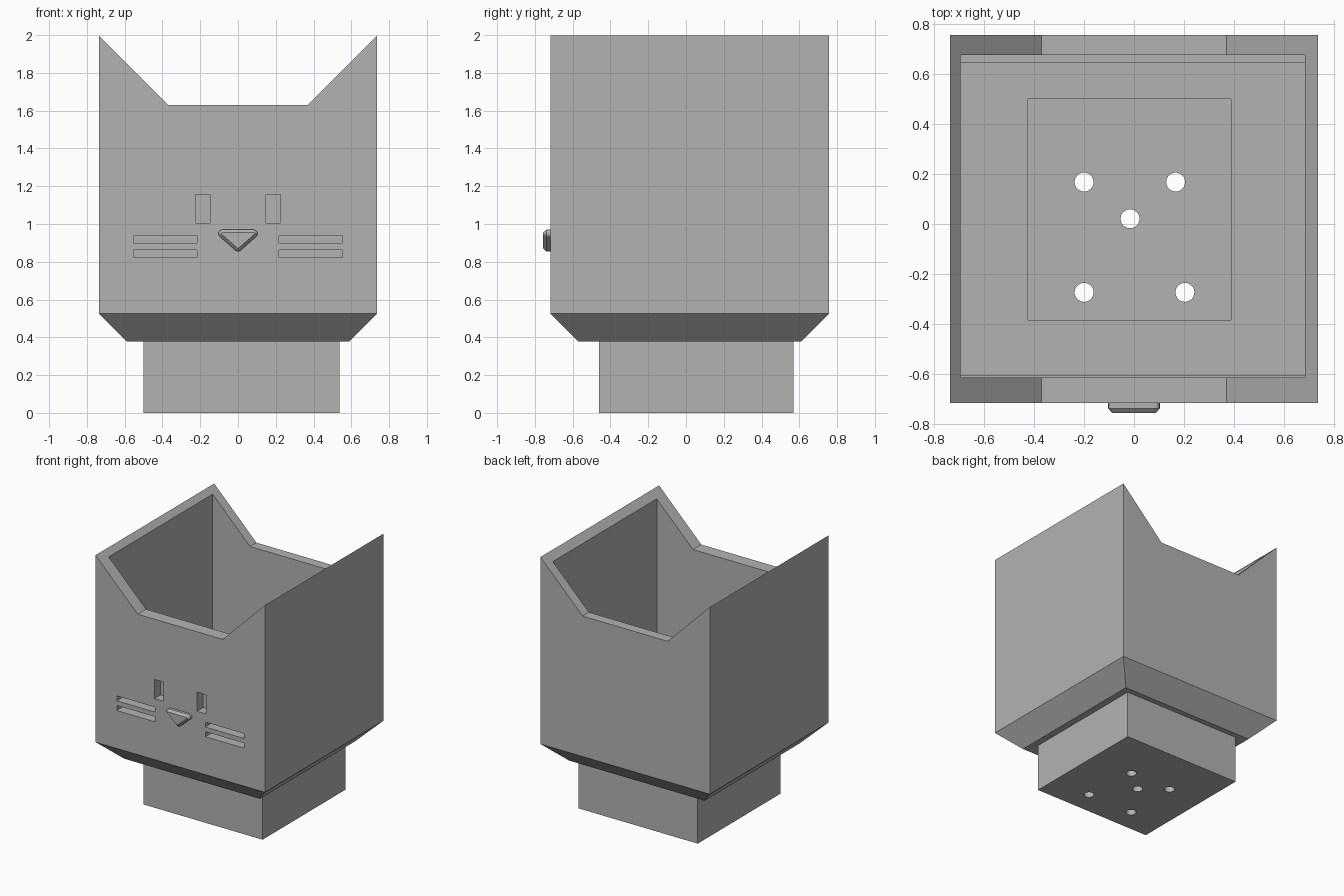
import bpy
import bmesh
import math
from mathutils import Matrix

cube = bpy.data.objects.get("Cube")
if cube:
    bpy.data.objects.remove(cube, do_unlink=True)

grey = bpy.data.materials.new("plain grey")
grey.use_nodes = True
grey.diffuse_color = (0.45, 0.45, 0.45, 1)
grey.node_tree.nodes["Principled BSDF"].inputs["Base Color"].default_value = (0.45, 0.45, 0.45, 1)


def finish(name, bm):
    bmesh.ops.recalc_face_normals(bm, faces=bm.faces)
    mesh = bpy.data.meshes.new(name)
    bm.to_mesh(mesh)
    bm.free()
    mesh.materials.append(grey)
    ob = bpy.data.objects.new(name, mesh)
    bpy.context.collection.objects.link(ob)
    return ob


def loft(name, rings):
    """Closed solid through a list of equally long point rings."""
    bm = bmesh.new()
    loops = [[bm.verts.new(p) for p in ring] for ring in rings]
    n = len(loops[0])
    for a, b in zip(loops, loops[1:]):
        for i in range(n):
            j = (i + 1) % n
            bm.faces.new((a[i], a[j], b[j], b[i]))
    bm.faces.new(loops[0])
    bm.faces.new(loops[-1])
    return finish(name, bm)


def rect(x0, x1, y0, y1, z):
    return [(x0, y0, z), (x1, y0, z), (x1, y1, z), (x0, y1, z)]


def box(name, x0, x1, y0, y1, z0, z1):
    return loft(name, [rect(x0, x1, y0, y1, z) for z in (z0, z1)])


def cylinder(name, x, y, radius, z0, z1):
    bm = bmesh.new()
    bmesh.ops.create_cone(bm, cap_ends=True, segments=32, radius1=radius, radius2=radius,
                          depth=z1 - z0, matrix=Matrix.Translation((x, y, (z0 + z1) / 2)))
    return finish(name, bm)


def carve(ob, cutters):
    """Subtract the cutters, keep the resulting mesh and delete the cutters."""
    for c in cutters:
        c.hide_render = True
        mod = ob.modifiers.new("cut", "BOOLEAN")
        mod.operation, mod.solver, mod.object = "DIFFERENCE", "EXACT", c
    bpy.context.view_layer.update()
    result = ob.evaluated_get(bpy.context.evaluated_depsgraph_get())
    mesh = bpy.data.meshes.new_from_object(result)
    ob.modifiers.clear()
    ob.data = mesh
    for c in cutters:
        bpy.data.objects.remove(c, do_unlink=True)


# Bowl: square body with a sloped underside
W, FRONT, BACK = 0.737, -0.718, 0.757
SHOULDER, BASE, SLOPE = 0.525, 0.378, 0.147
bowl = loft("bowl", [
    rect(-W + SLOPE, W - SLOPE, FRONT + SLOPE, BACK - SLOPE, BASE),
    rect(-W, W, FRONT, BACK, SHOULDER),
    rect(-W, W, FRONT, BACK, 2.0),
])

# Space between the pointed ears, cut from front to back
notch = [(-0.37, 1.63), (0.37, 1.63), (0.87, 2.13), (-0.87, 2.13)]
cuts = [loft("ear_notch", [[(x, y, z) for x, z in notch] for y in (-1, 1)])]

# Interior with narrow ledges, and the well that drops into the base
cuts.append(box("cavity", -0.695, 0.685, -0.615, 0.678, 0.62, 2.2))
cuts.append(box("lower_cavity", -0.695, 0.685, -0.605, 0.645, 0.535, 0.9))
cuts.append(box("bowl_well", -0.424, 0.388, -0.385, 0.5, 0.2, 0.7))

# Slots for the eyes and whiskers
for s in (-1, 1):
    slots = [(0.147, 0.225, 1.005, 1.155),
             (0.218, 0.553, 0.9, 0.938),
             (0.218, 0.553, 0.823, 0.863)]
    for a, b, z0, z1 in slots:
        x0, x1 = sorted((s * a, s * b))
        cuts.append(box("face_slot", x0, x1, -0.9, FRONT + 0.075, z0, z1))
carve(bowl, cuts)

# Hollow base with drain holes
base = box("base", -0.5, 0.537, -0.461, 0.568, 0, BASE)
cuts = [box("base_well", -0.424, 0.388, -0.385, 0.5, 0.075, 0.6)]
for x, y in [(-0.2, 0.168), (0.167, 0.168), (-0.016, 0.021), (-0.2, -0.274), (0.204, -0.274)]:
    cuts.append(cylinder("drain_hole", x, y, 0.038, -0.1, 0.2))
carve(base, cuts)


# Nose: downward triangle with rounded corners and a bevelled front
def nose_ring(radius, y):
    centres = [(0.083, 0.949, -45), (-0.083, 0.949, 90), (0, 0.876, 225)]
    ring = []
    for cx, cz, start in centres:
        sweep = 90 if cx == 0 else 135
        for k in range(5):
            t = math.radians(start + sweep * k / 4)
            ring.append((cx + radius * math.cos(t), y, cz + radius * math.sin(t)))
    return ring


loft("nose", [nose_ring(0.021, FRONT + 0.01), nose_ring(0.021, -0.739), nose_ring(0.005, -0.757)])
